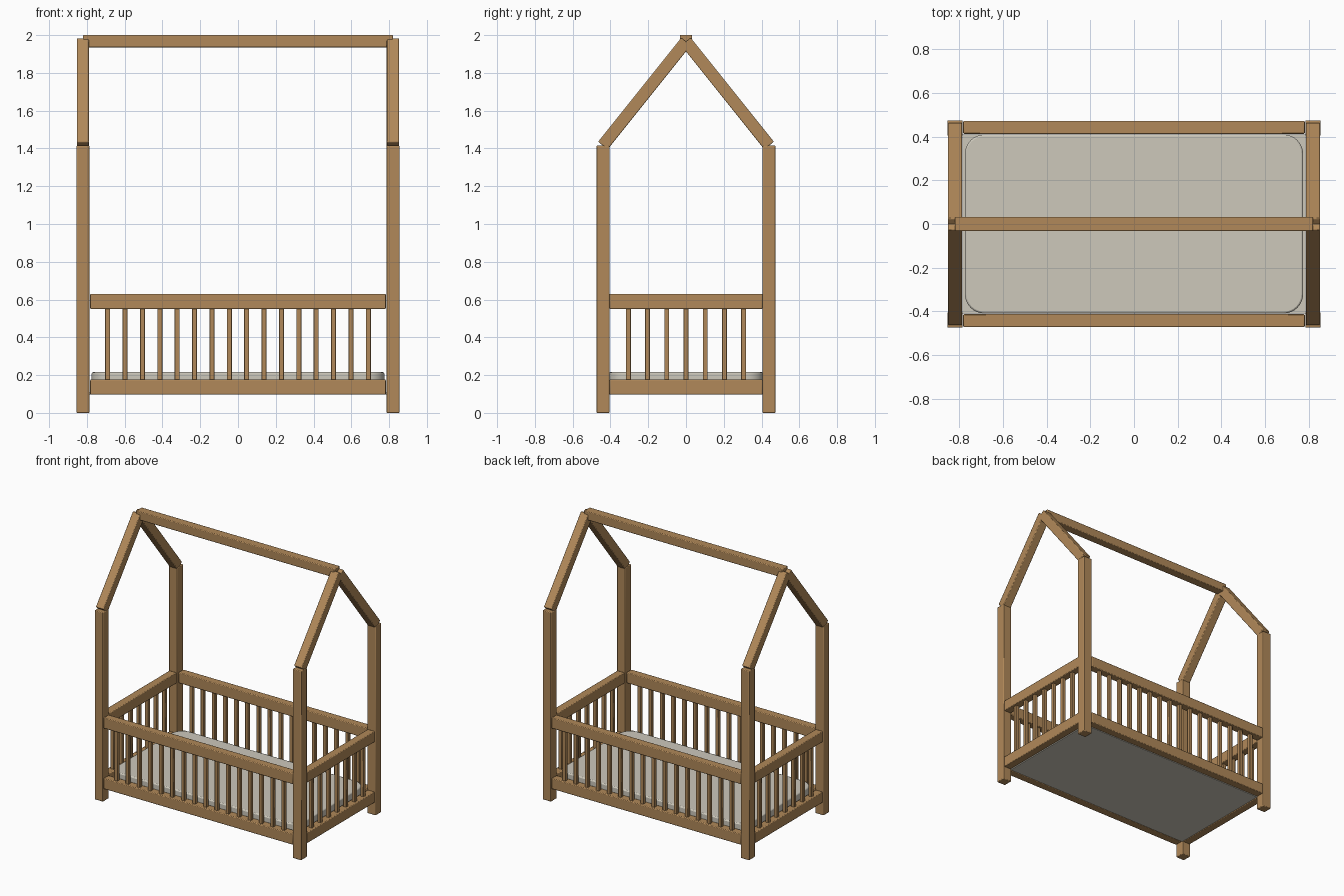
import bpy
import math
from mathutils import Vector

cube = bpy.data.objects.get("Cube")
if cube:
    bpy.data.objects.remove(cube, do_unlink=True)


def material(name, color):
    mat = bpy.data.materials.new(name)
    mat.use_nodes = True
    mat.diffuse_color = (*color, 1)
    mat.node_tree.nodes["Principled BSDF"].inputs["Base Color"].default_value = (*color, 1)
    return mat


WOOD = material("oak wood", (0.44, 0.25, 0.10))
FABRIC = material("mattress fabric", (0.61, 0.58, 0.50))


def box(name, center, size, mat=WOOD, bevel=0.005, tilt=0.0):
    """Box with softened edges, optionally tilted about the x axis."""
    bpy.ops.mesh.primitive_cube_add(size=1, location=center, rotation=(tilt, 0, 0))
    obj = bpy.context.object
    obj.name = name
    obj.scale = size
    bpy.ops.object.transform_apply(location=False, rotation=False, scale=True)
    obj.data.materials.append(mat)
    if bevel:
        mod = obj.modifiers.new("soft edges", "BEVEL")
        mod.width = bevel
        mod.segments = 2
    bpy.ops.object.shade_smooth_by_angle(angle=math.radians(30))
    return obj


POST = 0.07
POST_X, POST_Y, POST_H = 0.82, 0.44, 1.415
RAIL = 0.06
APEX = Vector((0, 1.965))

for sx, side in ((1, "left"), (-1, "right")):
    # Corner posts and sloping roof rafters
    for sy, end in ((-1, "front"), (1, "back")):
        box(f"{end}_{side}_post", (sx * POST_X, sy * POST_Y, POST_H / 2),
            (POST, POST, POST_H))
        foot = Vector((sy * POST_Y, POST_H))
        mid, run = (foot + APEX) / 2, APEX - foot
        box(f"{end}_{side}_rafter", (sx * POST_X, mid.x, mid.y),
            (0.065, run.length, 0.065), tilt=math.atan2(run.y, run.x))

# Ridge beam
box("ridge_beam", (0, 0, 1.968), (1.64, 0.065, 0.065))

# Guard rails with slats on all four sides
for s, long_name, short_name in ((-1, "front", "right"), (1, "back", "left")):
    for level, z, h in (("lower", 0.137, 0.08), ("upper", 0.59, 0.08)):
        box(f"{long_name}_{level}_rail", (0, s * 0.443, z), (1.565, RAIL, h))
        box(f"{short_name}_{level}_rail", (s * POST_X, 0, z), (RAIL, 0.81, h))
    for i in range(16):
        box(f"{long_name}_slat", (-0.69 + i * 0.092, s * 0.443, 0.363),
            (0.026, 0.026, 0.40), bevel=0.003)
    for i in range(7):
        box(f"{short_name}_slat", (s * POST_X, (i - 3) * 0.1017, 0.363),
            (0.026, 0.026, 0.40), bevel=0.003)

# Mattress with rounded corners
mattress = box("mattress", (0, 0, 0.158), (1.55, 0.82, 0.115), FABRIC, bevel=0)
corners = mattress.data.attributes.new("bevel_weight_edge", "FLOAT", "EDGE")
for edge in mattress.data.edges:
    a, b = (mattress.data.vertices[v].co for v in edge.vertices)
    corners.data[edge.index].value = float(abs(a.z - b.z) > 0.05)
round_off = mattress.modifiers.new("round corners", "BEVEL")
round_off.limit_method = "WEIGHT"
round_off.width = 0.09
round_off.segments = 8
soften = mattress.modifiers.new("soft edges", "BEVEL")
soften.width = 0.008
soften.segments = 2

# Flat base panel carrying the mattress
box("base_panel", (0, 0, 0.103), (1.57, 0.82, 0.012), FABRIC, bevel=0)
